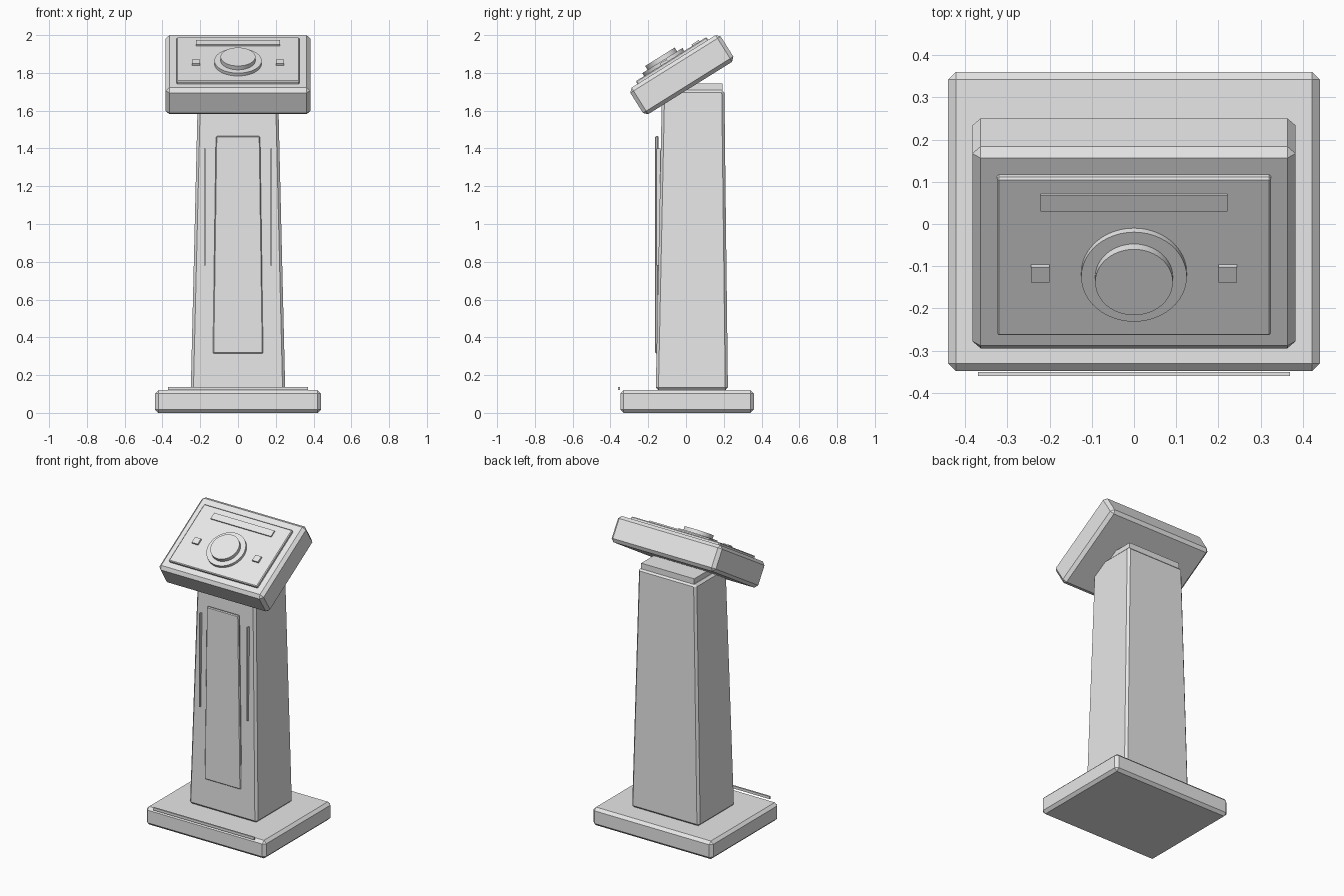
import bpy
from math import cos, sin, radians

cube = bpy.data.objects.get("Cube")
if cube:
    bpy.data.objects.remove(cube, do_unlink=True)

# Single light grey finish
grey = bpy.data.materials.new("light_grey")
grey.use_nodes = True
grey.diffuse_color = (0.8, 0.8, 0.8, 1)
grey.node_tree.nodes["Principled BSDF"].inputs["Base Color"].default_value = (0.8, 0.8, 0.8, 1)

TILT = radians(32)


def finish(obj, name, bevel):
    obj.name = name
    obj.data.materials.append(grey)
    if bevel:
        mod = obj.modifiers.new("chamfer", "BEVEL")
        mod.width = bevel
        mod.segments = 1
        mod.limit_method = "ANGLE"
    return obj


def box(name, x, y, z, bevel=0, top=None):
    """Box from (min, max) ranges; top gives the x and y ranges of a tapered upper face."""
    bpy.ops.mesh.primitive_cube_add(size=2)
    obj = bpy.context.object
    for v in obj.data.vertices:
        upper = v.co.z > 0
        xr, yr = top if top and upper else (x, y)
        v.co = (xr[v.co.x > 0], yr[v.co.y > 0], z[upper])
    return finish(obj, name, bevel)


def tilt(obj):
    """Lean a part made in the desk's own flat frame."""
    y, z = obj.location.y, obj.location.z
    obj.location.y = y * cos(TILT) - z * sin(TILT)
    obj.location.z = y * sin(TILT) + z * cos(TILT)
    obj.rotation_euler.x = TILT
    return obj


def disc(name, radius, y, z):
    bpy.ops.mesh.primitive_cylinder_add(vertices=48, radius=radius, depth=z[1] - z[0],
                                        location=(0, y, sum(z) / 2))
    bpy.ops.object.shade_smooth_by_angle()
    return tilt(finish(bpy.context.object, name, 0))


# Foot plate and its front trim
box("base", (-0.44, 0.44), (-0.348, 0.36), (0, 0.12), 0.018)
box("base_trim", (-0.37, 0.37), (-0.36, -0.35), (0.12, 0.137))

# Tapered column and neck collar
box("column", (-0.25, 0.25), (-0.16, 0.222), (0.12, 1.71), 0.014,
    top=((-0.212, 0.212), (-0.127, 0.203)))
box("collar", (-0.195, 0.195), (-0.115, 0.192), (1.69, 1.745))

# Raised column panel with a thin strip on each side
box("column_panel", (-0.133, 0.133), (-0.163, -0.145), (0.315, 1.465), 0.005,
    top=((-0.117, 0.117), (-0.163, -0.145)))
for side, x in (("right", -0.175), ("left", 0.175)):
    box(side + "_strip", (x - 0.004, x + 0.004), (-0.156, -0.135), (0.78, 1.4))

# Tilted desk head with its face plate
tilt(box("head", (-0.383, 0.383), (0.648, 1.212), (1.447, 1.613), 0.02))
tilt(box("face_plate", (-0.325, 0.325), (0.705, 1.146), (1.605, 1.63), 0.005))
tilt(box("display_bar", (-0.222, 0.222), (1.058, 1.103), (1.625, 1.638)))

# Central push button on a wide ring
disc("button_ring", 0.125, 0.882, (1.62, 1.648))
disc("push_button", 0.092, 0.882, (1.64, 1.672))

# Small square keys
for side, x in (("right", -0.222), ("left", 0.222)):
    tilt(box(side + "_key", (x - 0.022, x + 0.022), (0.863, 0.905), (1.625, 1.642)))
